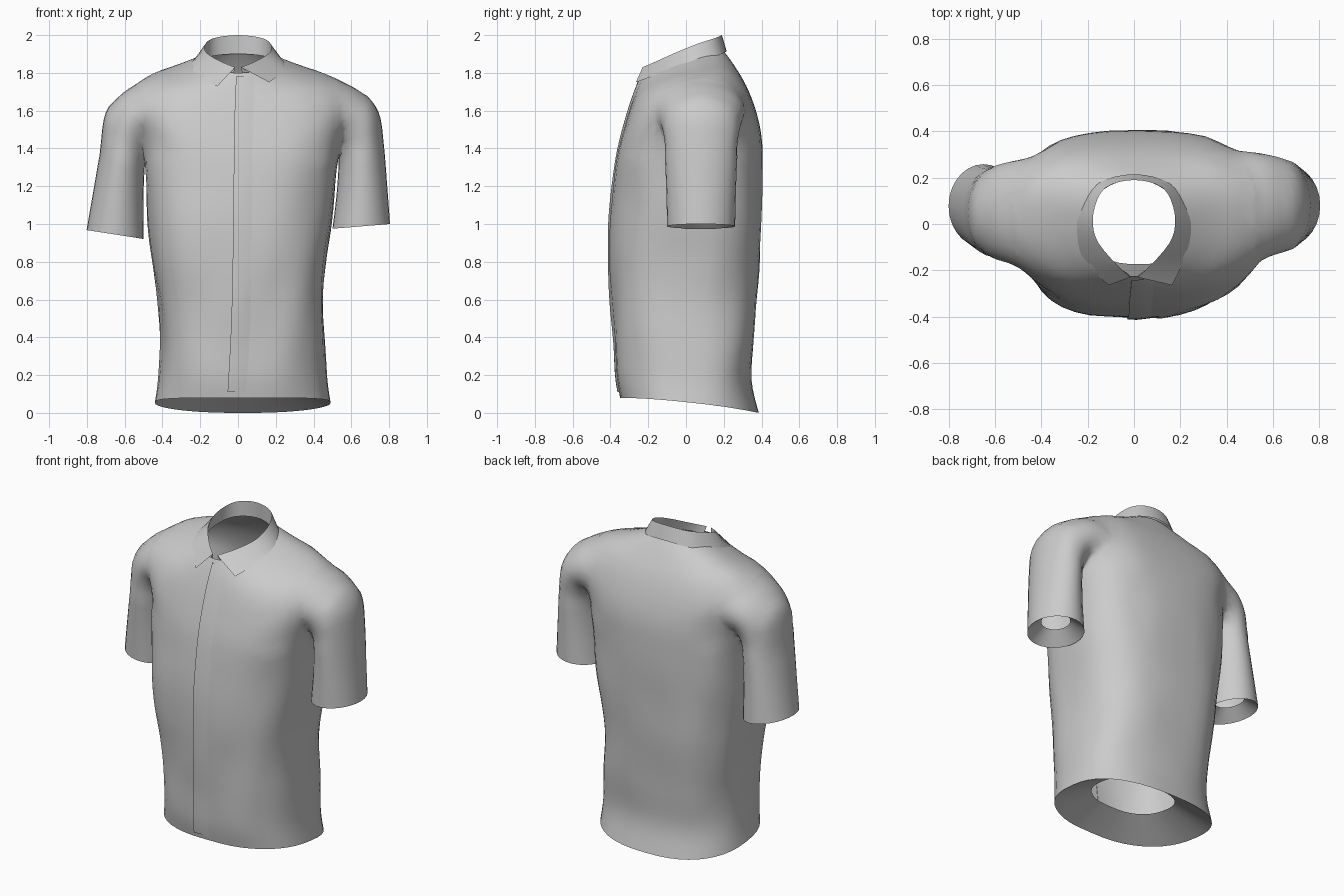
import bpy, bmesh, math
from mathutils import Vector, noise
from mathutils.bvhtree import BVHTree

old = bpy.data.objects.get("Cube")
if old:
    bpy.data.objects.remove(old, do_unlink=True)

GREY = (0.6, 0.6, 0.6, 1)
cloth = bpy.data.materials.new("grey_cloth")
cloth.use_nodes = True
cloth.diffuse_color = GREY
cloth.node_tree.nodes["Principled BSDF"].inputs["Base Color"].default_value = GREY
SIDES = 44


def spline(keys, steps):
    """Catmull-Rom interpolation of equal-length tuples."""
    out = []
    for i in range(len(keys) - 1):
        a, b, c, d = (keys[max(0, min(len(keys) - 1, i + k))] for k in (-1, 0, 1, 2))
        for s in range(steps):
            t = s / steps
            out.append(tuple(
                q + 0.5 * t * (r - p + t * (2 * p - 5 * q + 4 * r - w + t * (3 * (q - r) + w - p)))
                for p, q, r, w in zip(a, b, c, d)))
    return out + [tuple(keys[-1])]


def loft(name, rows, closed):
    """Skin rows of points; closed rows are also capped."""
    bm = bmesh.new()
    grid = [[bm.verts.new(p) for p in row] for row in rows]
    n = len(grid[0])
    for lo, hi in zip(grid, grid[1:]):
        for i in range(n if closed else n - 1):
            j = (i + 1) % n
            bm.faces.new((lo[i], lo[j], hi[j], hi[i]))
    if closed:
        bm.faces.new(grid[0])
        bm.faces.new(grid[-1])
        bmesh.ops.recalc_face_normals(bm, faces=bm.faces)
    mesh = bpy.data.meshes.new(name)
    bm.to_mesh(mesh)
    bm.free()
    mesh.materials.append(cloth)
    ob = bpy.data.objects.new(name, mesh)
    bpy.context.collection.objects.link(ob)
    return ob


def smooth(ob, degrees):
    bpy.ops.object.select_all(action='DESELECT')
    ob.select_set(True)
    bpy.context.view_layer.objects.active = ob
    bpy.ops.object.shade_smooth_by_angle(angle=math.radians(degrees))


# Torso rings: front z, back z, side lift, centre x, half width, front y, back y, roundness
torso_keys = [
    (.08, 0, .015, .025, .465, -.35, .385, .82),
    (.20, .18, 0, .025, .445, -.37, .345, .78),
    (.40, .40, 0, .025, .435, -.38, .36, .75),
    (.60, .60, 0, .015, .44, -.395, .375, .74),
    (.80, .80, 0, .005, .46, -.405, .39, .72),
    (1.0, 1.04, 0, .008, .485, -.40, .40, .71),
    (1.2, 1.29, .04, .015, .51, -.385, .405, .71),
    (1.36, 1.46, .09, .025, .535, -.365, .40, .70),
    (1.50, 1.60, .12, .015, .56, -.33, .37, .70),
    (1.62, 1.73, .10, .005, .50, -.295, .32, .74),
    (1.72, 1.84, .035, 0, .35, -.26, .255, .85),
    (1.80, 1.915, .01, 0, .2, -.225, .2, .95),
]


def torso_ring(key):
    zf, zb, lift, cx, rx, yf, yb, p = key
    mid, pts = 0.03, []
    for i in range(SIDES):
        a = math.tau * i / SIDES
        c, s = math.cos(a), math.sin(a)
        x = cx + rx * math.copysign(abs(c) ** p, c)
        y = mid + math.copysign(abs(s) ** p, s) * (yb - mid if s > 0 else mid - yf)
        z = zf + (zb - zf) * (y - yf) / (yb - yf) + lift * c * c
        # Gentle cloth folds, fading at hem and shoulders
        fade = max(0, min(1, z * 3, (1.5 - z) * 3))
        fold = 1 + 0.03 * fade * noise.noise(Vector((x * 5, y * 5, z * 2.5)))
        pts.append((cx + (x - cx) * fold, y * fold, z))
    return pts


shirt = loft("shirt_body", [torso_ring(k) for k in spline(torso_keys, 4)], True)

# Sleeve rings: outer x, outer z, inner x, inner z, centre y, half depth
sleeve_keys = [
    (.805, 1.0, .50, .975, .08, .18),
    (.79, 1.2, .525, 1.19, .08, .185),
    (.772, 1.42, .53, 1.38, .08, .195),
    (.745, 1.59, .49, 1.45, .08, .215),
    (.66, 1.70, .43, 1.46, .08, .235),
    (.54, 1.765, .36, 1.47, .075, .24),
    (.42, 1.775, .30, 1.48, .06, .19),
]


def sleeve_ring(key, side):
    xo, zo, xi, zi, cy, ry = key
    pts = []
    for i in range(28):
        a = math.tau * i / 28
        t = 0.5 + 0.5 * math.cos(a)
        x, z = xi + (xo - xi) * t, zi + (zo - zi) * t
        y = cy + ry * math.sin(a)
        if side < 0:  # right arm hangs a little lower, closer and further forward
            low = max(0, min(1, (z - 0.97) / 0.4))
            z -= (1 - low) * (0.055 - 0.02 * t)
            x -= 0.045 * low
            y -= 0.03 * low
        pts.append((side * x, y, z))
    return pts


for side in (1, -1):
    sleeve = loft("sleeve", [sleeve_ring(k, side) for k in spline(sleeve_keys, 4)], True)
    mod = shirt.modifiers.new("join_sleeve", 'BOOLEAN')
    mod.operation, mod.solver, mod.object = 'UNION', 'EXACT', sleeve
    merged = bpy.data.meshes.new_from_object(
        shirt.evaluated_get(bpy.context.evaluated_depsgraph_get()))
    shirt.modifiers.clear()
    shirt.data = merged
    bpy.data.objects.remove(sleeve, do_unlink=True)

# Turn the hem and cuffs inwards, then open them and the neck
bm = bmesh.new()
bm.from_mesh(shirt.data)
caps = [f for f in bm.faces if len(f.verts) >= 24]
bmesh.ops.remove_doubles(bm, verts=[v for v in bm.verts if 1.3 < v.co.z < 1.75], dist=0.006)
hems = [f for f in caps if f.calc_center_median().z < 1.5]
necks = [f for f in caps if f not in hems]
for cap in hems:
    centre = cap.calc_center_median()
    rise = 0.11 if centre.z < 0.5 else 0.07
    inner = bmesh.ops.inset_region(bm, faces=[cap], thickness=0.01, use_even_offset=False)
    for v in cap.verts:
        v.co = centre + (v.co - centre) * 0.54 + Vector((0, 0, rise))
bmesh.ops.delete(bm, geom=hems + necks, context='FACES')
bmesh.ops.triangulate(bm, faces=[f for f in bm.faces if len(f.verts) > 4])

# Soften the armhole seams
seam = [v for v in bm.verts if v.co.z > 1.36 and 0.36 < abs(v.co.x) < 0.68]
for _ in range(6):
    bmesh.ops.smooth_vert(bm, verts=seam, factor=0.5, use_axis_x=True,
                          use_axis_y=True, use_axis_z=True)
bm.to_mesh(shirt.data)
surface = BVHTree.FromBMesh(bm)
bm.free()
smooth(shirt, 60)

# Front placket: an overlapping edge whose far side merges into the cloth
rows = []
for x0, z in spline([(-.055, .11), (-.035, .5), (-.025, 1.0), (-.02, 1.5), (-.01, 1.78)], 8):
    row = []
    for dx, out in ((0, -.003), (0, .009), (.04, .008), (.08, .003), (.12, -.003)):
        hit = surface.ray_cast(Vector((x0 + dx, -1, z)), Vector((0, 1, 0)))[0]
        row.append((x0 + dx, hit.y - out, z))
    rows.append(row)
smooth(loft("front_placket", rows, False), 50)

# Collar half rows from centre back to front: neck stand, fold, outer fall
stand = [(0, .195, 1.90), (.13, .15, 1.89), (.19, .05, 1.86),
         (.18, -.06, 1.84), (.12, -.15, 1.81), (.025, -.215, 1.79)]
fold = [(0, .19, 2.0), (.125, .155, 1.985), (.175, .05, 1.95),
        (.165, -.06, 1.905), (.09, -.16, 1.86), (.015, -.23, 1.83)]
fall = [(0, .215, 1.915), (.155, .175, 1.895), (.235, .06, 1.865),
        (.245, -.05, 1.84), (.215, -.16, 1.79), (.165, -.265, 1.75)]


def whole_row(half, tip_shift):
    right = [(-x, y, z) for x, y, z in half[:0:-1]]
    x, y, z = right[0]
    right[0] = (x + tip_shift, y, z - 0.4 * tip_shift)
    return spline(right + half, 4)


collar = loft("collar", [whole_row(stand, 0), whole_row(fold, 0), whole_row(fall, .055)], False)
smooth(collar, 40)
